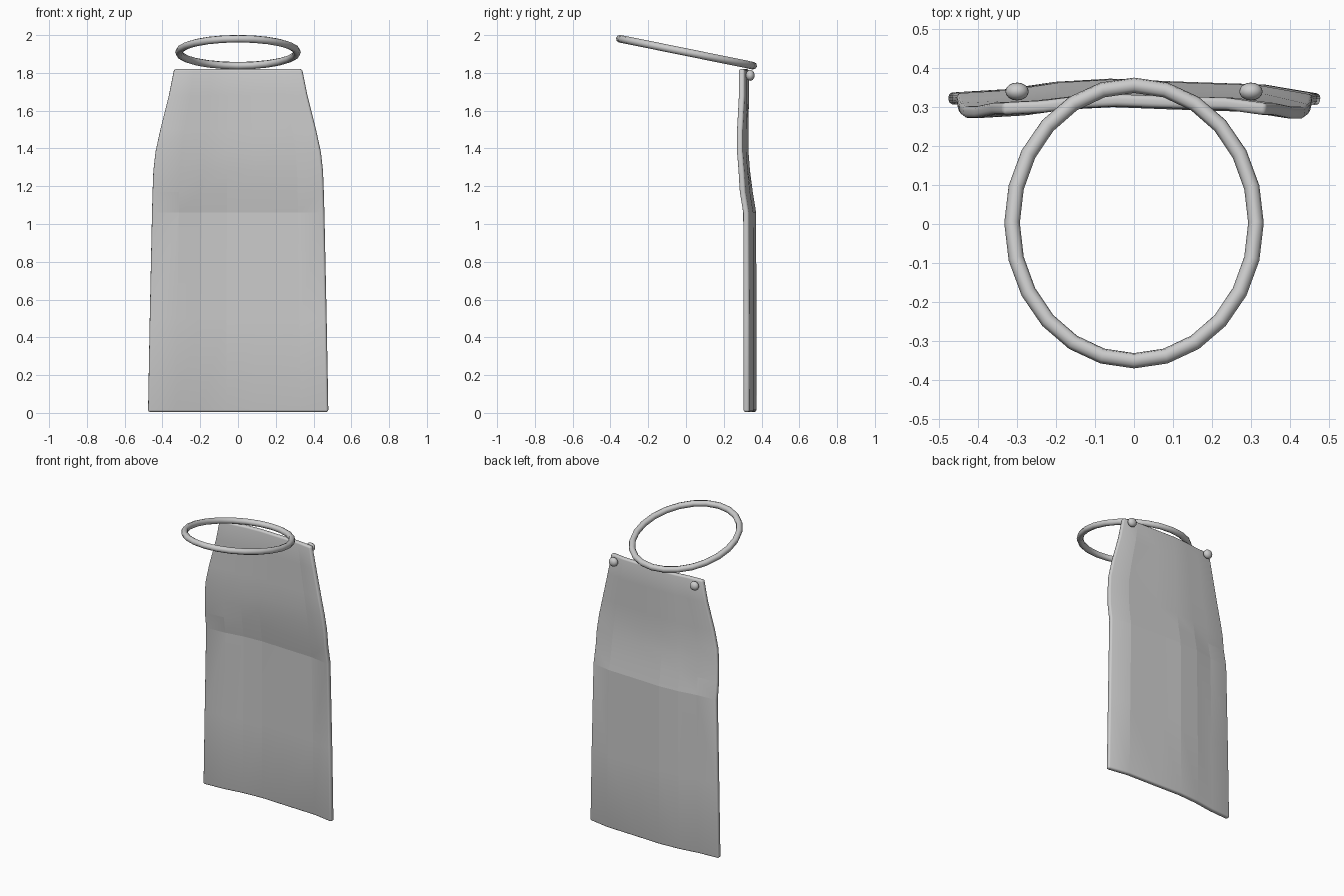
import bpy, bmesh, math
from mathutils import Matrix, Vector

cube = bpy.data.objects.get("Cube")
if cube:
    bpy.data.objects.remove(cube, do_unlink=True)

grey = bpy.data.materials.new("plain grey")
grey.use_nodes = True
colour = (0.6, 0.6, 0.6, 1)
grey.diffuse_color = colour
grey.node_tree.nodes["Principled BSDF"].inputs["Base Color"].default_value = colour


def finish(obj, name, angle):
    obj.name = name
    if not obj.data.materials:
        obj.data.materials.append(grey)
    bpy.ops.object.select_all(action='DESELECT')
    obj.select_set(True)
    bpy.context.view_layer.objects.active = obj
    bpy.ops.object.shade_smooth_by_angle(angle=math.radians(angle))


# Cape: rows of (height, half width, front y at the middle)
rows = [(0.005, 0.475, 0.342), (0.5, 0.466, 0.342), (1.06, 0.454, 0.340),
        (1.17, 0.451, 0.322), (1.28, 0.447, 0.308), (1.38, 0.436, 0.300),
        (1.5, 0.41, 0.300), (1.68, 0.365, 0.302), (1.82, 0.337, 0.302)]
# Columns of (share of half width, y offset of the gentle bow)
columns = [(-1, -0.036), (-0.69, -0.027), (-0.42, -0.008), (-0.13, 0),
           (0.21, -0.007), (0.7, -0.015), (1, -0.039)]

bm = bmesh.new()
grid = []
for z, half, y in rows:
    bow = 1 if z < 1.2 else 0.8 if z < 1.6 else 0.6
    grid.append([bm.verts.new((s * half, y + d * bow, z)) for s, d in columns])
for low, high in zip(grid, grid[1:]):
    for i in range(len(columns) - 1):
        bm.faces.new((low[i], low[i + 1], high[i + 1], high[i]))
mesh = bpy.data.meshes.new("cape")
bm.to_mesh(mesh)
bm.free()
cape = bpy.data.objects.new("cape", mesh)
bpy.context.collection.objects.link(cape)
solid = cape.modifiers.new("thickness", 'SOLIDIFY')
solid.thickness = 0.031
solid.offset = -1
bevel = cape.modifiers.new("soft rim", 'BEVEL')
bevel.width = 0.011
bevel.segments = 3
bevel.limit_method = 'ANGLE'
bevel.angle_limit = math.radians(50)
finish(cape, "cape", 5)

# Neck ring: a tilted oval swept with a round section
front, back = Vector((0, -0.351, 1.981)), Vector((0, 0.356, 1.838))
centre, along = (front + back) / 2, (back - front) / 2
segments, sides, tube = 24, 8, 0.02
normal = Vector((1, 0, 0)).cross(along).normalized()
bm = bmesh.new()
loops = []
for i in range(segments):
    a = math.tau * i / segments
    point = centre + Vector((0.313 * math.cos(a), 0, 0)) + along * math.sin(a)
    out = (Vector((math.cos(a), 0, 0)) + along.normalized() * math.sin(a)).normalized()
    loops.append([bm.verts.new(point + tube * (out * math.cos(t) + normal * math.sin(t)))
                  for t in (math.tau * k / sides for k in range(sides))])
for i in range(segments):
    one, two = loops[i], loops[(i + 1) % segments]
    for k in range(sides):
        n = (k + 1) % sides
        bm.faces.new((one[k], two[k], two[n], one[n]))
bmesh.ops.recalc_face_normals(bm, faces=bm.faces)
mesh = bpy.data.meshes.new("neck_ring")
bm.to_mesh(mesh)
bm.free()
ring = bpy.data.objects.new("neck_ring", mesh)
bpy.context.collection.objects.link(ring)
finish(ring, "neck_ring", 50)

# Fastening studs at the upper back corners
for side, x in (("left", 0.3), ("right", -0.3)):
    bpy.ops.mesh.primitive_uv_sphere_add(segments=16, ring_count=10, radius=1)
    stud = bpy.context.object
    stud.data.transform(Matrix.Translation((x, 0.34, 1.787))
                        @ Matrix.Diagonal((0.03, 0.023, 0.029, 1)))
    finish(stud, side + "_stud", 40)
